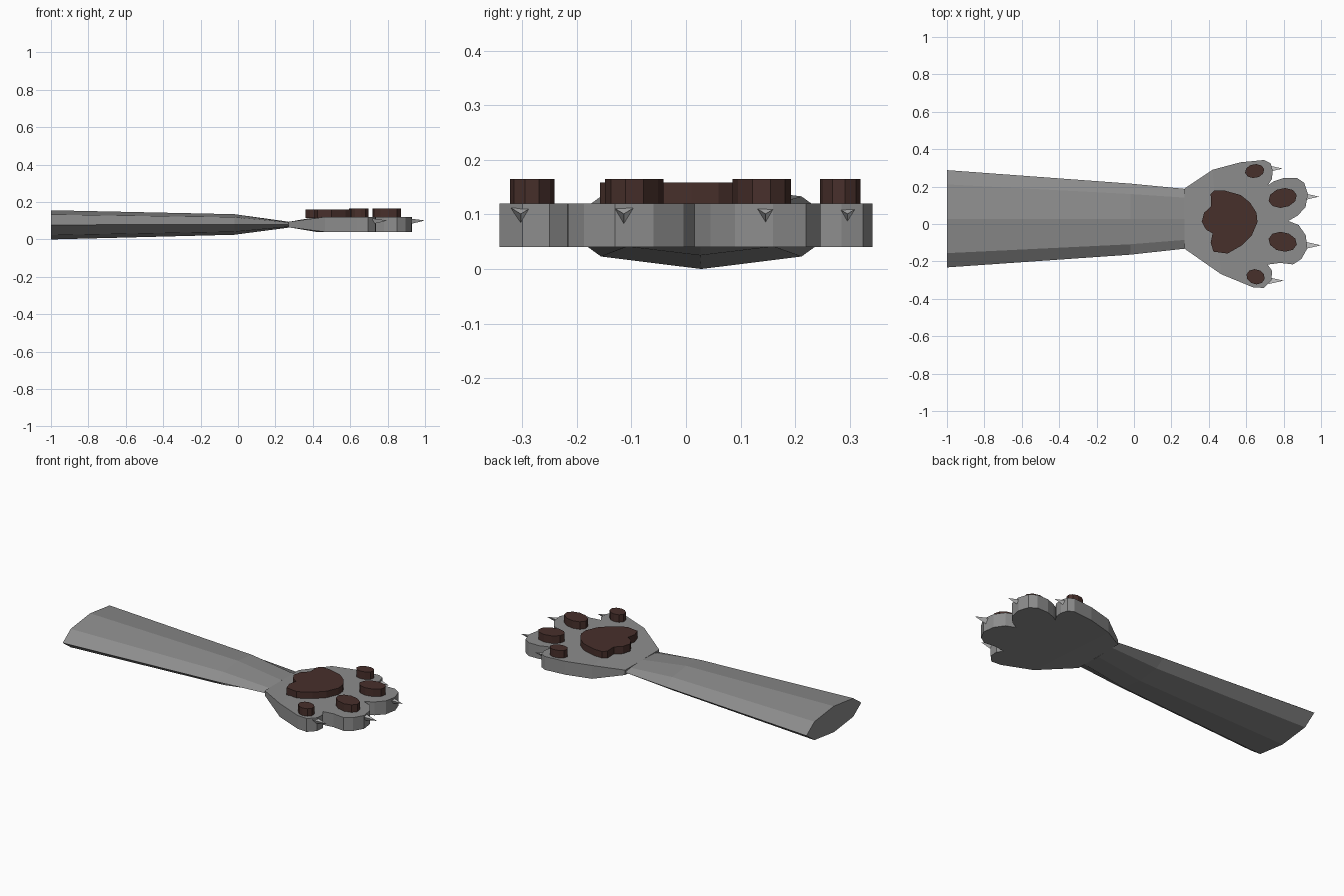
import bpy, bmesh, math

if "Cube" in bpy.data.objects:
    bpy.data.objects.remove(bpy.data.objects["Cube"])


def material(name, color):
    m = bpy.data.materials.new(name)
    m.diffuse_color = (*color, 1)
    m.use_nodes = True
    m.node_tree.nodes["Principled BSDF"].inputs["Base Color"].default_value = m.diffuse_color
    return m


fur_mat = material("fur_dark_grey", (0.265, 0.265, 0.265))
pad_mat = material("pad_brown", (0.064, 0.029, 0.024))


def finish(name, bm, mat=None):
    bmesh.ops.recalc_face_normals(bm, faces=bm.faces)
    me = bpy.data.meshes.new(name)
    bm.to_mesh(me)
    bm.free()
    ob = bpy.data.objects.new(name, me)
    bpy.context.collection.objects.link(ob)
    if mat:
        me.materials.append(mat)
    return ob


def loft(name, rings, mat=None):
    """Bridge equal-length closed rings and cap both ends."""
    bm = bmesh.new()
    vs = [[bm.verts.new(p) for p in r] for r in rings]
    n = len(vs[0])
    for a, b in zip(vs, vs[1:]):
        for i in range(n):
            j = (i + 1) % n
            bm.faces.new((a[i], a[j], b[j], b[i]))
    bm.faces.new(vs[0][::-1])
    bm.faces.new(vs[-1])
    return finish(name, bm, mat)


def slab(name, outline, z0, z1, mat=None):
    return loft(name, [[(x, y, z) for x, y in outline] for z in (z0, z1)], mat)


# Arm: flattened octagonal sections (x, centre y, centre z, half width, half height)
sections = [(-1, 0.028, 0.078, 0.26, 0.078),
            (-0.02, 0.026, 0.08, 0.19, 0.055),
            (0.27, 0.028, 0.079, 0.16, 0.016)]
loft("arm", [[(x, cy + ry * math.cos(k * math.pi / 4), cz + rz * math.sin(k * math.pi / 4))
              for k in range(8)] for x, cy, cz, ry, rz in sections], fur_mat)

# Paw: scalloped outline with four toes, tapering to the wrist
paw = [(0.42, 0.29), (0.57, 0.33), (0.695, 0.342), (0.73, 0.325), (0.742, 0.285),
       (0.737, 0.24), (0.715, 0.207), (0.745, 0.227), (0.80, 0.246), (0.87, 0.247),
       (0.91, 0.22), (0.93, 0.16), (0.917, 0.09), (0.875, 0.045), (0.825, 0.016),
       (0.88, -0.005), (0.918, -0.06), (0.927, -0.13), (0.895, -0.187), (0.85, -0.216),
       (0.78, -0.208), (0.715, -0.217), (0.738, -0.25), (0.735, -0.30), (0.695, -0.342),
       (0.635, -0.338), (0.465, -0.268)]
bm = bmesh.new()
low = [bm.verts.new((x, y, 0.04)) for x, y in paw]
top = [bm.verts.new((x, y, 0.12)) for x, y in paw]
wrist = [bm.verts.new(p) for p in
         ((0.27, 0.19, 0.065), (0.27, 0.19, 0.094), (0.27, -0.132, 0.094), (0.27, -0.132, 0.065))]
for i in range(len(paw) - 1):
    bm.faces.new((low[i], low[i + 1], top[i + 1], top[i]))
bm.faces.new(low)
bm.faces.new(top)
bm.faces.new((wrist[0], wrist[1], top[0], low[0]))
bm.faces.new((wrist[2], wrist[3], low[-1], top[-1]))
bm.faces.new((wrist[1], wrist[2], top[-1], top[0]))
bm.faces.new((wrist[3], wrist[0], low[0], low[-1]))
bm.faces.new(wrist)
finish("paw", bm, fur_mat)

# Main palm pad
palm = [(0.362, 0.012), (0.375, 0.06), (0.412, 0.095), (0.41, 0.16), (0.43, 0.18),
        (0.48, 0.18), (0.57, 0.155), (0.62, 0.115), (0.655, 0.06), (0.66, 0.01),
        (0.63, -0.06), (0.575, -0.115), (0.50, -0.158), (0.425, -0.148), (0.41, -0.10),
        (0.42, -0.05), (0.385, -0.03)]
slab("palm_pad", palm, 0.115, 0.159, pad_mat)

# Toe pads: x, y, half length, half width, tilt in degrees
for i, (cx, cy, rx, ry, tilt) in enumerate([(0.645, 0.283, 0.052, 0.037, 10),
                                            (0.795, 0.139, 0.077, 0.052, 12),
                                            (0.795, -0.095, 0.077, 0.052, -12),
                                            (0.65, -0.282, 0.05, 0.04, -15)]):
    t = math.radians(tilt)
    ring = []
    for k in range(10):
        a = k * math.pi / 5
        u, v = rx * math.cos(a), ry * math.sin(a)
        ring.append((cx + u * math.cos(t) - v * math.sin(t),
                     cy + u * math.sin(t) + v * math.cos(t)))
    slab(f"toe_pad_{i + 1}", ring, 0.115, 0.165, pad_mat)

# Claws: three-sided spikes, tip position per toe
for i, (x, y) in enumerate([(0.795, 0.296), (0.99, 0.146), (1.0, -0.114), (0.80, -0.303)]):
    bm = bmesh.new()
    b = [bm.verts.new((x - 0.08, y + dy, z))
         for dy, z in ((-0.018, 0.112), (0.018, 0.112), (0, 0.082))]
    tip = bm.verts.new((x, y, 0.101))
    bm.faces.new(b)
    for k in range(3):
        bm.faces.new((b[k], b[(k + 1) % 3], tip))
    finish(f"claw_{i + 1}", bm)
